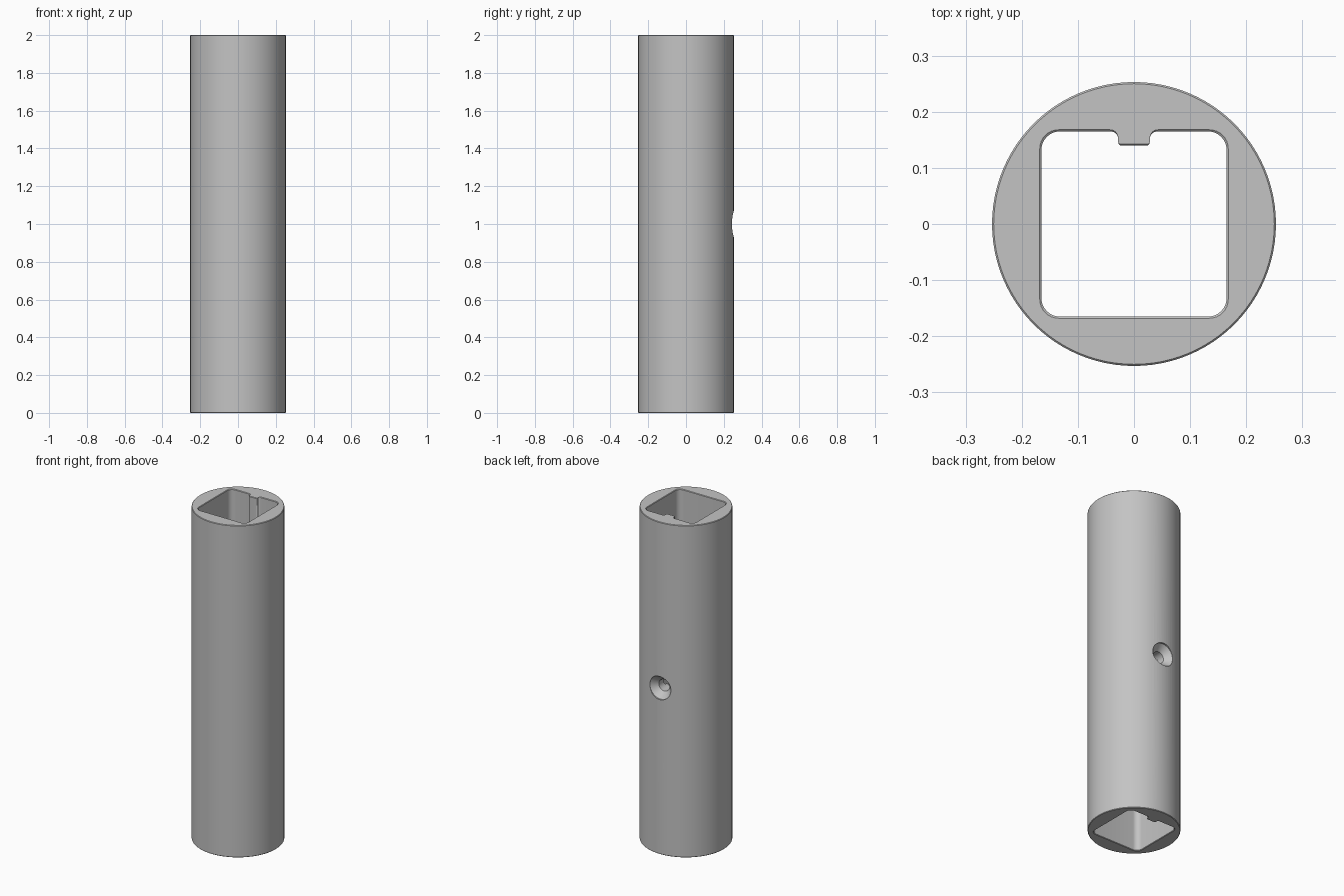
import bpy, bmesh, math
from mathutils import Vector

cube = bpy.data.objects.get("Cube")
if cube:
    bpy.data.objects.remove(cube, do_unlink=True)

HEIGHT, RADIUS, BORE, CHAMFER = 2.0, 0.253, 0.165, 0.003

grey = bpy.data.materials.new("satin_grey")
grey.use_nodes = True
grey.diffuse_color = (0.55, 0.55, 0.55, 1)
grey.node_tree.nodes["Principled BSDF"].inputs["Base Color"].default_value = grey.diffuse_color


def circle(r, n=96):
    return [(r * math.cos(math.tau * i / n), r * math.sin(math.tau * i / n)) for i in range(n)]


def fillet(corners, steps=8):
    """Round each (x, y, radius) right-angle corner of a closed outline."""
    out = []
    for i, (x, y, r) in enumerate(corners):
        p = Vector((x, y))
        a = (Vector(corners[i - 1][:2]) - p).normalized()
        b = (Vector(corners[(i + 1) % len(corners)][:2]) - p).normalized()
        centre = p + (a + b) * r
        for s in range(steps + 1):
            t = math.pi / 2 * s / steps
            out.append(tuple(centre - b * r * math.cos(t) - a * r * math.sin(t)))
    return out


def loft(name, rings):
    """Closed solid through a list of (outline, height) rings."""
    bm = bmesh.new()
    loops = [[bm.verts.new((x, y, z)) for x, y in outline] for outline, z in rings]
    n = len(loops[0])
    for low, high in zip(loops, loops[1:]):
        for i in range(n):
            j = (i + 1) % n
            bm.faces.new((low[i], low[j], high[j], high[i]))
    bm.faces.new(loops[0])
    bm.faces.new(loops[-1])
    bmesh.ops.recalc_face_normals(bm, faces=bm.faces)
    mesh = bpy.data.meshes.new(name)
    bm.to_mesh(mesh)
    bm.free()
    mesh.materials.append(grey)
    obj = bpy.data.objects.new(name, mesh)
    bpy.context.collection.objects.link(obj)
    return obj


def scaled(outline, k):
    return [(x * k, y * k) for x, y in outline]


# Round outer body with a fine chamfer at both ends
tube = loft("tube_body", [
    (circle(RADIUS - CHAMFER), 0), (circle(RADIUS), CHAMFER),
    (circle(RADIUS), HEIGHT - CHAMFER), (circle(RADIUS - CHAMFER), HEIGHT)])

# Rounded square bore with a key rib along the back wall
half = [(0.028, 0.14, 0.005), (0.028, BORE, 0.014), (BORE, BORE, 0.033), (BORE, -BORE, 0.033)]
bore = fillet(half + [(-x, y, r) for x, y, r in reversed(half)])
flared = scaled(bore, 1 + 2 * CHAMFER / BORE)
bore_cutter = loft("bore_cutter", [
    (flared, -CHAMFER), (bore, CHAMFER),
    (bore, HEIGHT - CHAMFER), (flared, HEIGHT + CHAMFER)])

# Countersunk screw hole through the back wall at mid height
hole_cutter = loft("screw_hole_cutter", [
    (circle(0.035, 48), 0.1), (circle(0.035, 48), 0.208),
    (circle(0.07, 48), 0.243), (circle(0.07, 48), 0.3)])
hole_cutter.rotation_euler.x = -math.pi / 2
hole_cutter.location.z = HEIGHT / 2

for cutter in (bore_cutter, hole_cutter):
    cutter.hide_render = True
    cut = tube.modifiers.new(cutter.name, 'BOOLEAN')
    cut.operation = 'DIFFERENCE'
    cut.solver = 'EXACT'
    cut.object = cutter

# Apply the cuts and drop the cutters
bpy.context.view_layer.update()
result = bpy.data.meshes.new_from_object(tube.evaluated_get(bpy.context.evaluated_depsgraph_get()))
tube.modifiers.clear()
tube.data = result
for cutter in (bore_cutter, hole_cutter):
    bpy.data.objects.remove(cutter, do_unlink=True)

for obj in bpy.context.selected_objects:
    obj.select_set(False)
tube.select_set(True)
bpy.context.view_layer.objects.active = tube
bpy.ops.object.shade_smooth_by_angle(angle=math.radians(30))
